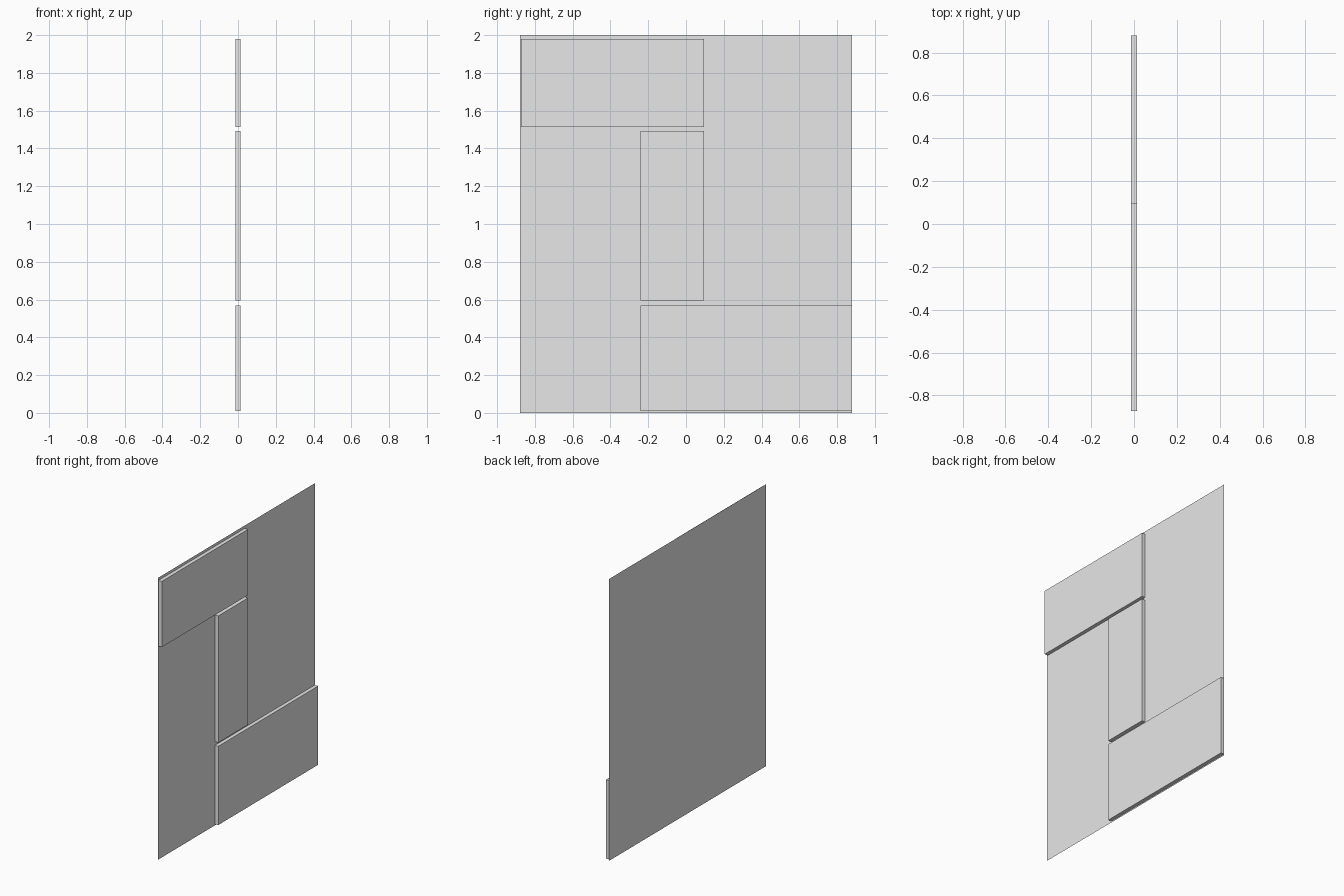
import bpy
import bmesh
from mathutils import Matrix, Vector

cube = bpy.data.objects.get("Cube")
if cube:
    bpy.data.objects.remove(cube, do_unlink=True)

BACK, FRONT = -0.013, 0.013

# Single plain grey material
grey = bpy.data.materials.new("light_grey")
grey.use_nodes = True
colour = (0.8, 0.8, 0.8, 1)
grey.diffuse_color = colour
grey.node_tree.nodes["Principled BSDF"].inputs["Base Color"].default_value = colour


def add_object(name, bm):
    mesh = bpy.data.meshes.new(name)
    bm.to_mesh(mesh)
    bm.free()
    mesh.materials.append(grey)
    obj = bpy.data.objects.new(name, mesh)
    bpy.context.collection.objects.link(obj)
    return obj


def slab(name, y0, y1, z0, z1):
    """Rectangular block standing out from the backing sheet."""
    bm = bmesh.new()
    bmesh.ops.create_cube(bm, size=1)
    bm.transform(Matrix.Translation((0, (y0 + y1) / 2, (z0 + z1) / 2))
                 @ Matrix.Diagonal((FRONT - BACK, y1 - y0, z1 - z0, 1)))
    return add_object(name, bm)


# Paper-thin backing sheet facing +x
bm = bmesh.new()
corners = [(-0.88, 0), (0.88, 0), (0.88, 2), (-0.88, 2)]
bm.faces.new([bm.verts.new(Vector((BACK, y, z))) for y, z in corners])
add_object("backing_sheet", bm)

# Three raised panels
slab("upper_panel", -0.873, 0.095, 1.513, 1.98)
slab("middle_panel", -0.24, 0.095, 0.594, 1.493)
slab("lower_panel", -0.24, 0.88, 0.009, 0.568)
